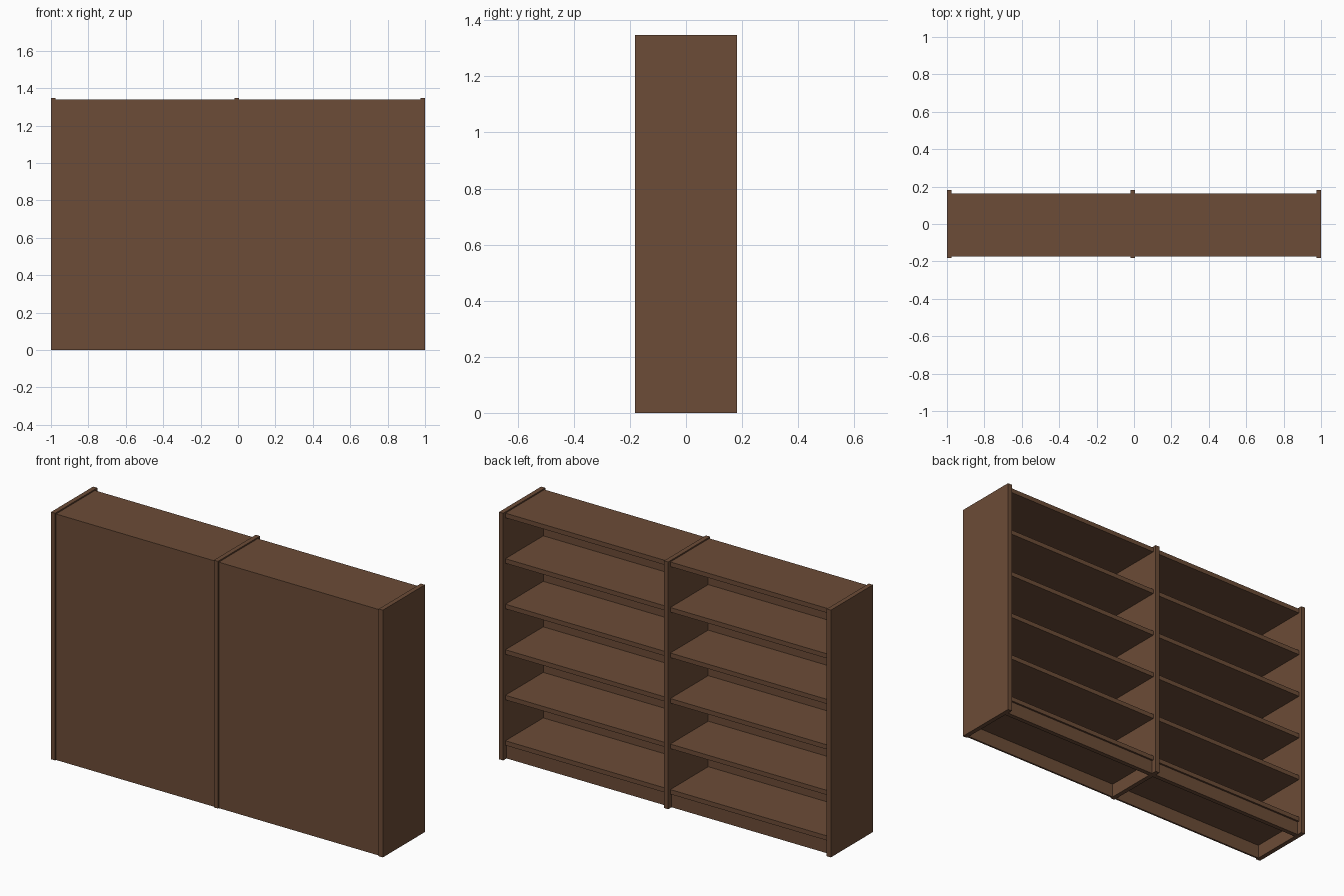
import bpy

if "Cube" in bpy.data.objects:
    bpy.data.objects.remove(bpy.data.objects["Cube"])

wood = bpy.data.materials.new("brown_wood")
wood.diffuse_color = (0.15, 0.072, 0.038, 1)
wood.use_nodes = True
wood.node_tree.nodes["Principled BSDF"].inputs["Base Color"].default_value = wood.diffuse_color


def board(name, x0, x1, y0, y1, z0, z1):
    """Axis-aligned board given by its limits."""
    bpy.ops.mesh.primitive_cube_add(size=1, location=((x0 + x1) / 2, (y0 + y1) / 2, (z0 + z1) / 2))
    ob = bpy.context.object
    ob.name = name
    ob.scale = (x1 - x0, y1 - y0, z1 - z0)
    bpy.ops.object.transform_apply(location=False, rotation=False, scale=True)
    ob.data.materials.append(wood)


T = 0.025                     # board thickness
HALF_D, HEIGHT = 0.181, 1.347
SHELF_BACK = 0.162
PANEL_FRONT, PANEL_REAR = -0.174, -0.164
BASE, TOP, LEVELS = 0.10, 1.34, 6

# Three full-height uprights
uprights = [("left_upright", -1.0), ("middle_upright", -0.019), ("right_upright", 1 - T)]
for name, x in uprights:
    board(name, x, x + T, -HALF_D, HALF_D, 0, HEIGHT)

# Two bays between the uprights
for side, (_, xa), (_, xb) in zip(("left", "right"), uprights, uprights[1:]):
    x0, x1 = xa + T, xb
    # Closing panel on the front side, below the top board
    board(side + "_panel", x0, x1, PANEL_FRONT, PANEL_REAR, 0, TOP - T)
    # Evenly spaced shelves, the last one forms the top
    for i in range(LEVELS):
        z = BASE + (TOP - BASE) * i / (LEVELS - 1)
        top = i == LEVELS - 1
        board(side + ("_top" if top else f"_shelf_{i + 1}"), x0, x1,
              PANEL_FRONT if top else PANEL_REAR, SHELF_BACK, z - T, z)
    # Recessed plinth under the lowest shelf
    board(side + "_plinth", x0, x1, SHELF_BACK - 0.01 - T, SHELF_BACK - 0.01, 0, BASE - T)
